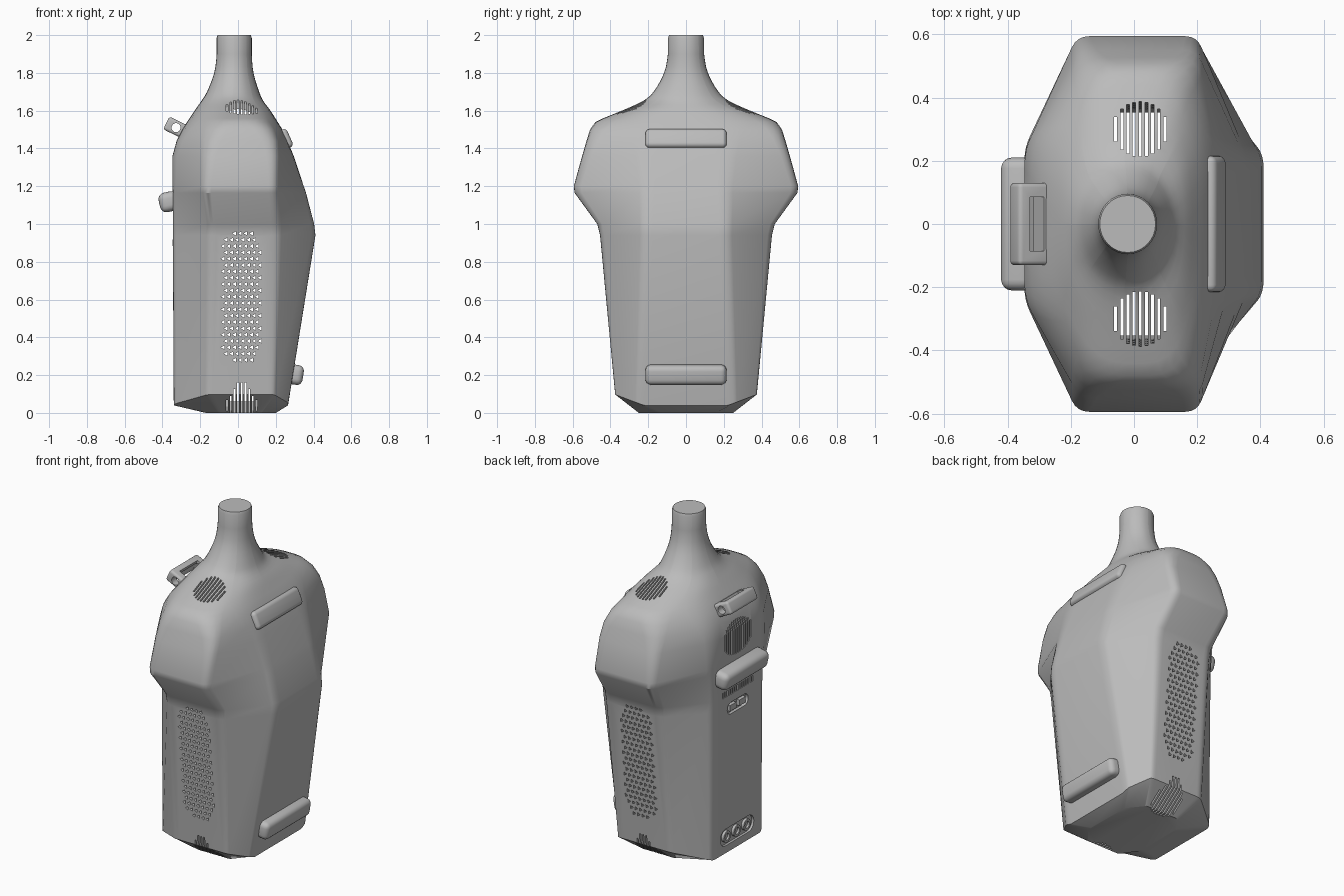
import bpy, bmesh, math
from mathutils import Matrix, Vector

if "Cube" in bpy.data.objects:
    bpy.data.objects.remove(bpy.data.objects["Cube"])

grey = bpy.data.materials.new("shell_grey")
grey.diffuse_color = (0.5, 0.5, 0.5, 1)
grey.use_nodes = True
grey.node_tree.nodes["Principled BSDF"].inputs["Base Color"].default_value = grey.diffuse_color


def finish(name, bm, angle=30):
    me = bpy.data.meshes.new(name)
    bm.to_mesh(me)
    bm.free()
    ob = bpy.data.objects.new(name, me)
    bpy.context.collection.objects.link(ob)
    me.materials.append(grey)
    smooth(ob, angle)
    return ob


def smooth(ob, angle=30):
    bpy.ops.object.select_all(action='DESELECT')
    ob.select_set(True)
    bpy.context.view_layer.objects.active = ob
    bpy.ops.object.shade_smooth_by_angle(angle=math.radians(angle))


def cut(ob, bm):
    """Subtract a temporary cutter mesh from an object."""
    cutter = finish("cutter", bm)
    cutter.hide_render = True
    mod = ob.modifiers.new("cut", 'BOOLEAN')
    mod.object, mod.operation, mod.solver = cutter, 'DIFFERENCE', 'EXACT'
    bpy.context.view_layer.objects.active = ob
    bpy.ops.object.modifier_apply(modifier=mod.name)
    bpy.data.objects.remove(cutter)
    smooth(ob)


def box(bm, loc, size):
    bmesh.ops.create_cube(bm, size=1, matrix=Matrix.Translation(loc) @ Matrix.Diagonal((*size, 1)))


def prism(bm, loc, r, depth, axis, n):
    rot = {'X': Matrix.Rotation(math.pi / 2, 4, 'Y'), 'Y': Matrix.Rotation(math.pi / 2, 4, 'X'),
           'Z': Matrix.Identity(4)}[axis]
    bmesh.ops.create_cone(bm, cap_ends=True, segments=n, radius1=r, radius2=r, depth=depth,
                          matrix=Matrix.Translation(loc) @ rot @ Matrix.Rotation(math.pi / 2, 4, 'Z'))


def capsule_x(bm, x0, x1, z, half, r):
    """Stadium outline in the y-z plane, extruded along x."""
    pts = []
    for side in (1, -1):
        for i in range(9):
            a = math.pi * (i / 8 - 0.5) + (0 if side > 0 else math.pi)
            pts.append((side * (half - r) + r * math.cos(a), z + r * math.sin(a)))
    lo = [bm.verts.new((x0, *p)) for p in pts]
    hi = [bm.verts.new((x1, *p)) for p in pts]
    bm.faces.new(lo[::-1])
    bm.faces.new(hi)
    for i in range(len(pts)):
        j = (i + 1) % len(pts)
        bm.faces.new((lo[i], lo[j], hi[j], hi[i]))


def rounded_block(name, loc, size, bevel, tilt):
    bm = bmesh.new()
    box(bm, (0, 0, 0), size)
    bmesh.ops.bevel(bm, geom=bm.edges[:], offset=bevel, segments=4, profile=0.5, affect='EDGES')
    bmesh.ops.transform(bm, matrix=Matrix.Translation(loc) @ Matrix.Rotation(tilt, 4, 'Y'), verts=bm.verts)
    return finish(name, bm, 35)


# Body: eight-cornered sections  z, xl, xa, xb, xr, yl, Y, yr, rounding
SECTIONS = [
    (0.00, -.17, -.10, .12, .20, .15, .25, .15, .08),
    (0.05, -.34, -.16, .19, .265, .24, .375, .26, .08),
    (0.94, -.345, -.15, .21, .41, .24, .455, .22, .10),
    (1.00, -.345, -.15, .21, .403, .24, .470, .22, .10),
    (1.165, -.345, -.18, .20, .36, .24, .590, .21, .10),
    (1.20, -.347, -.18, .20, .348, .24, .594, .21, .10),
    (1.36, -.347, -.17, .205, .295, .24, .550, .22, .14),
    (1.44, -.325, -.16, .20, .262, .24, .527, .22, .20),
    (1.50, -.295, -.14, .175, .235, .23, .508, .22, .28),
    (1.54, -.27, -.12, .14, .21, .21, .480, .21, .36),
    (1.60, -.23, -.11, .09, .172, .16, .340, .16, .45),
]
# Neck sections: z, x centre, x radius, y radius
for z, c, rx, ry in ((1.65, -.03, .165, .23), (1.70, -.026, .138, .172), (1.80, -.022, .104, .116),
                     (1.90, -.02, .093, .096), (1.985, -.02, .093, .095), (2.0, -.02, .088, .090)):
    k = 0.414
    SECTIONS.append((z, c - rx, c - rx * k, c + rx * k, c + rx, ry * k, ry, ry * k, .5))


def upsample(rows, first, last, steps=3):
    """Catmull-Rom between the given section indices."""
    out = []
    for i, b in enumerate(rows[:-1]):
        out.append(b)
        if first <= i < last:
            a, c, d = rows[i - 1], rows[i + 1], rows[i + 2]
            for s in range(1, steps):
                t = s / steps
                out.append(tuple(0.5 * (2 * q + (r - p) * t + (2 * p - 5 * q + 4 * r - e) * t * t
                                        + (3 * q - p - 3 * r + e) * t ** 3)
                                 for p, q, r, e in zip(a, b, c, d)))
    return out + [rows[-1]]


def ring(s):
    z, xl, xa, xb, xr, yl, Y, yr, f = s
    f = min(f, 0.499)
    c = [Vector(p) for p in ((xr, -yr), (xr, yr), (xb, Y), (xa, Y), (xl, yl), (xl, -yl), (xa, -Y), (xb, -Y))]
    out = []
    for i in range(8):
        p, a, b = c[i], c[i].lerp(c[i - 1], f), c[i].lerp(c[(i + 1) % 8], f)
        for j in range(5):
            t = j / 4
            q = a * (1 - t) ** 2 + p * 2 * t * (1 - t) + b * t * t
            # the lower rim rises towards the front and back
            rise = max(-.01, (abs(q.y) - .25) * .38) if z == 0.05 else 0
            out.append((q.x, q.y, z + rise))
    return out


bm = bmesh.new()
rows = [[bm.verts.new(p) for p in ring(s)] for s in upsample(SECTIONS, 9, 14)]
for a, b in zip(rows, rows[1:]):
    for i in range(40):
        j = (i + 1) % 40
        bm.faces.new((a[i], a[j], b[j], b[i]))
bm.faces.new(rows[0][::-1])
bm.faces.new(rows[-1])
# hollow interior
geo = bmesh.ops.duplicate(bm, geom=bm.verts[:] + bm.edges[:] + bm.faces[:])["geom"]
inner = [g for g in geo if isinstance(g, bmesh.types.BMVert)]
bmesh.ops.transform(bm, verts=inner, matrix=Matrix.Translation((0, 0, 1)) @ Matrix.Scale(.94, 4) @ Matrix.Translation((0, 0, -1)))
bmesh.ops.reverse_faces(bm, faces=[g for g in geo if isinstance(g, bmesh.types.BMFace)])
body = finish("body", bm)

# Perforations
bm = bmesh.new()
for side in (-1, 1):
    # long grilles of small triangles on front and back
    for r in range(21):
        for c in range(-3, 4):
            x, z = 0.02 + c * .03 + (.0075 if r % 2 else -.0075), .28 + r * .0335
            end = max(0, .37 - z, z - .86)
            if abs(x - .02) ** 2 + end ** 2 < .0115:
                prism(bm, (x, side * .45, z), .0125, .36, 'Y', 3)
    # round slotted grilles on the shoulders and on the underside
    for c in range(-4, 5):
        x, h = c * .0195, math.sqrt(.087 ** 2 - (c * .0195) ** 2)
        for z, d in ((1.62, .3), (.04, .24)):
            box(bm, (.02 + x, side * .3, z), (.009, 2 * h, d))
# round slotted grille on the left face
for c in range(-6, 7):
    h = .1 * math.sqrt(1 - (c / 7) ** 2)
    box(bm, (-.34, c * .02, 1.31), (.16, .01, 2 * h))
# row of vents under the left rail
for c in range(-7, 8):
    box(bm, (-.34, c * .02, 1.0), (.1, .01, .035))
# switch and socket recesses
capsule_x(bm, -.4, -.30, .9, .1, .035)
capsule_x(bm, -.4, -.30, .135, .16, .05)
cut(body, bm)

# Recess panels with buttons and sockets
for name, z, half, r in (("switch_panel", .9, .105, .04), ("socket_panel", .135, .165, .055)):
    bm = bmesh.new()
    capsule_x(bm, -.326, -.315, z, half, r)
    finish(name, bm)
for y in (-.045, .045):
    bm = bmesh.new()
    box(bm, (-.331, y, .9), (.03, .06, .035))
    finish("switch_button", bm)
for y in (-.095, 0, .095):
    bm = bmesh.new()
    prism(bm, (-.33, y, .135), .034, .024, 'X', 20)
    socket = finish("socket", bm)
    bm = bmesh.new()
    prism(bm, (-.345, y, .135), .02, .03, 'X', 16)
    cut(socket, bm)

# Rails
rounded_block("upper_right_rail", (.243, 0, 1.447), (.07, .43, .105), .022, math.radians(-24))
rounded_block("lower_right_rail", (.298, 0, .203), (.095, .43, .105), .03, math.radians(9))
rounded_block("left_rail", (-.365, 0, 1.118), (.105, .42, .105), .034, math.radians(-12))

# Strap loop
loop = rounded_block("strap_loop", (0, 0, 0), (.115, .26, .075), .014, 0)
bm = bmesh.new()
box(bm, (.005, 0, 0), (.05, .17, .2))
cut(loop, bm)
bm = bmesh.new()
prism(bm, (0, 0, 0), .024, .4, 'Y', 20)
cut(loop, bm)
loop.location = (-.328, 0, 1.51)
loop.rotation_euler = (0, .45, 0)
